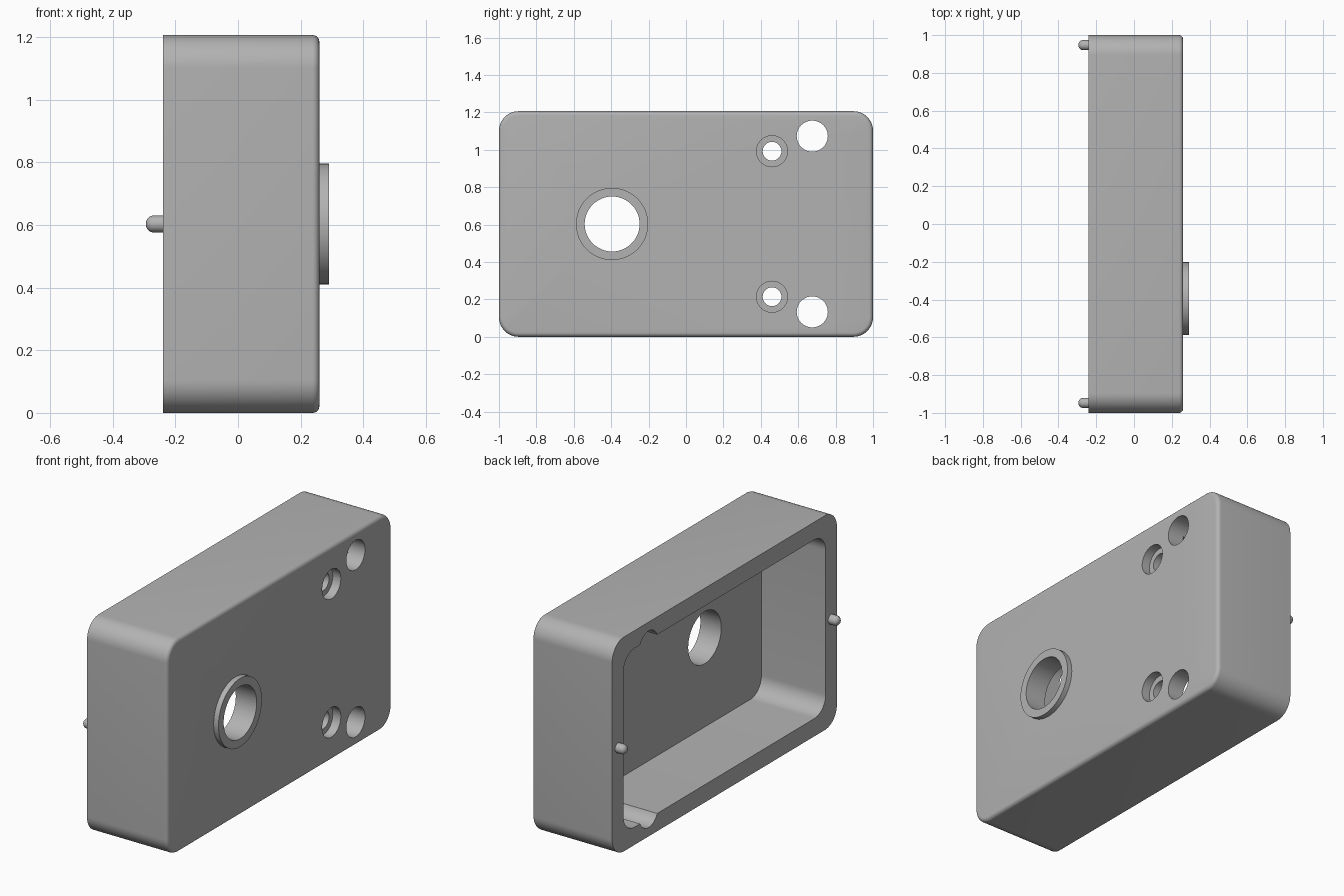
import bpy, bmesh, math
from mathutils import Matrix, Vector

default = bpy.data.objects.get("Cube")
if default:
    bpy.data.objects.remove(default, do_unlink=True)

grey = bpy.data.materials.new("light_grey")
grey.use_nodes = True
grey.diffuse_color = (0.45, 0.45, 0.45, 1)
grey.node_tree.nodes["Principled BSDF"].inputs["Base Color"].default_value = grey.diffuse_color

BACK, FACE, FLOOR = -0.24, 0.26, 0.16    # rim, outer face and cavity floor along x
HEIGHT, WALL = 1.206, 0.1
MID = HEIGHT / 2


def make_object(name, bm):
    mesh = bpy.data.meshes.new(name)
    bmesh.ops.recalc_face_normals(bm, faces=bm.faces)
    bm.to_mesh(mesh)
    bm.free()
    obj = bpy.data.objects.new(name, mesh)
    mesh.materials.append(grey)
    bpy.context.collection.objects.link(obj)
    return obj


def activate(obj):
    bpy.ops.object.select_all(action='DESELECT')
    obj.select_set(True)
    bpy.context.view_layer.objects.active = obj


def bevel(bm, edges, radius, segments):
    bmesh.ops.bevel(bm, geom=edges, offset=radius, segments=segments,
                    profile=0.5, affect='EDGES')


def rounded_box(name, x0, x1, width, height, radius, fillet=0):
    """Box along x with rounded corners and an optional fillet on its +x rim."""
    bm = bmesh.new()
    bmesh.ops.create_cube(bm, size=1)
    bmesh.ops.scale(bm, vec=(x1 - x0, width, height), verts=bm.verts)
    bmesh.ops.translate(bm, vec=((x0 + x1) / 2, 0, MID), verts=bm.verts)
    bevel(bm, [e for e in bm.edges if abs(e.verts[0].co.x - e.verts[1].co.x) > 0.01], radius, 12)
    if fillet:
        bevel(bm, [e for e in bm.edges if all(v.co.x > x1 - 0.001 for v in e.verts)], fillet, 5)
    return make_object(name, bm)


def rod(name, x0, x1, y, z, radius, dome=0):
    """Cylinder along x with an optional rounded -x end."""
    bm = bmesh.new()
    bmesh.ops.create_cone(bm, cap_ends=True, segments=48, radius1=radius,
                          radius2=radius, depth=x1 - x0)
    bmesh.ops.transform(bm, verts=bm.verts, matrix=Matrix.Translation(
        Vector(((x0 + x1) / 2, y, z))) @ Matrix.Rotation(math.pi / 2, 4, 'Y'))
    if dome:
        bevel(bm, [e for e in bm.edges if all(v.co.x < x0 + 0.001 for v in e.verts)], dome, 6)
    return make_object(name, bm)


def cut(obj, cutter, keep=False):
    cutter.hide_render = True
    mod = obj.modifiers.new("cut", 'BOOLEAN')
    mod.operation, mod.solver, mod.object = 'DIFFERENCE', 'EXACT', cutter
    activate(obj)
    bpy.ops.object.modifier_apply(modifier=mod.name)
    if not keep:
        bpy.data.objects.remove(cutter, do_unlink=True)


# Hollow housing, open towards -x
housing = rounded_box("housing", BACK, FACE, 2, HEIGHT, 0.105, 0.022)
cut(housing, rounded_box("cavity_cutter", BACK - 0.1, FLOOR,
                         2 - 2 * WALL, HEIGHT - 2 * WALL, 0.1))

# Corner holes and counterbored screw holes, mirrored about mid height
for side in (-1, 1):
    cut(housing, rod("corner_hole_cutter", -0.5, 0.5, 0.675, MID + side * 0.47, 0.083))
    screw_z = MID + side * 0.389
    cut(housing, rod("screw_hole_cutter", 0, 0.5, 0.46, screw_z, 0.05))
    cut(housing, rod("counterbore_cutter", FACE - 0.05, 0.5, 0.46, screw_z, 0.083))

# Main bore with its raised collar
bore = rod("bore_cutter", 0, 0.5, -0.395, MID, 0.147)
collar = rod("bore_collar", FACE, 0.29, -0.395, MID, 0.193)
cut(housing, bore, keep=True)
cut(collar, bore)

# Locating pins on the rim
pins = [rod(name, -0.294, BACK + 0.02, y, MID, 0.027, 0.025)
        for name, y in (("front_pin", -0.947), ("back_pin", 0.947))]

for part in [housing, collar] + pins:
    activate(part)
    bpy.ops.object.shade_smooth_by_angle(angle=math.radians(35))
